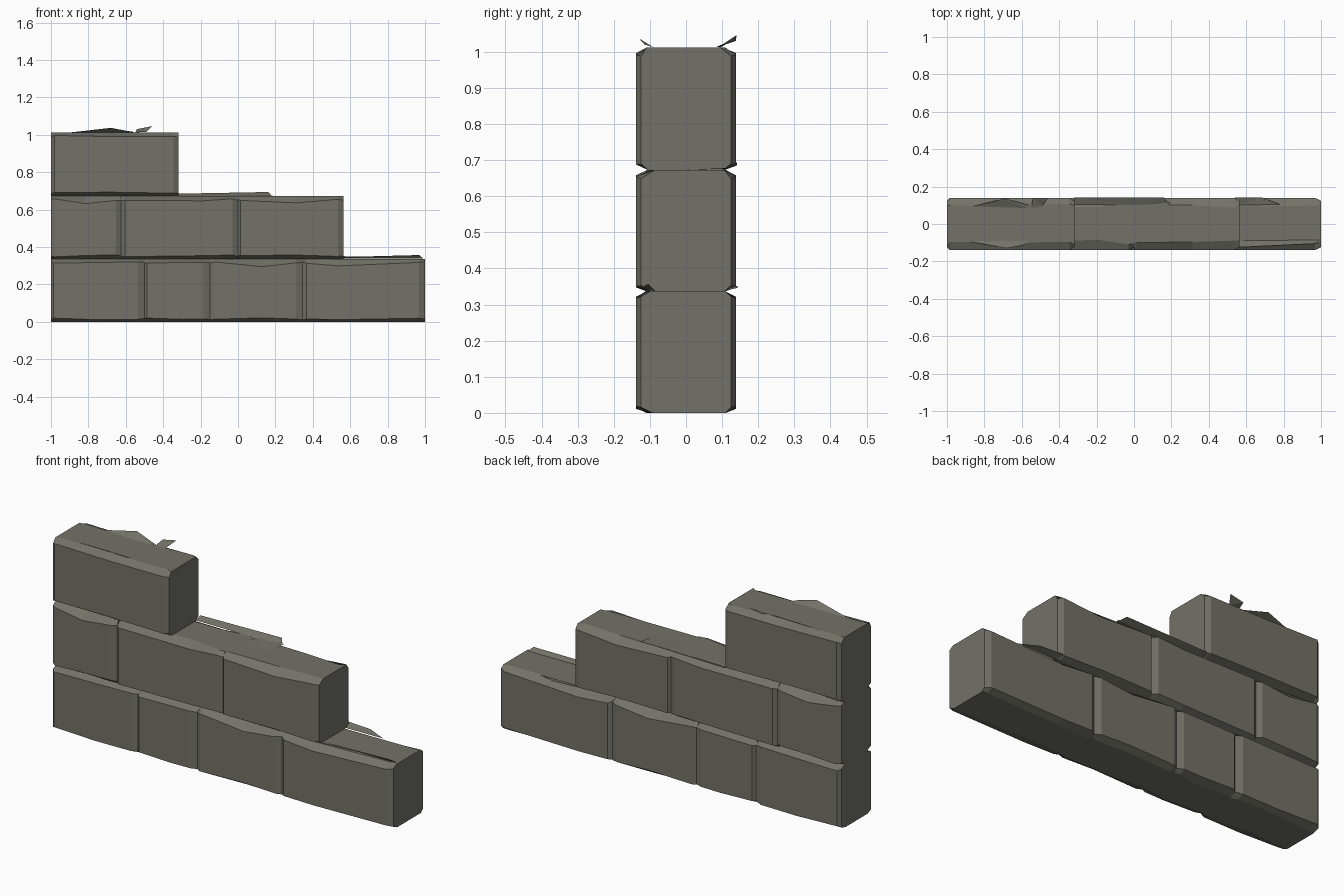
import bpy, bmesh, random

if "Cube" in bpy.data.objects:
    bpy.data.objects.remove(bpy.data.objects["Cube"])

random.seed(4)
stone = bpy.data.materials.new("stone")
stone.diffuse_color = (0.17, 0.17, 0.14, 1)
stone.use_nodes = True
stone.node_tree.nodes["Principled BSDF"].inputs["Base Color"].default_value = stone.diffuse_color


def finish(bm, name):
    mesh = bpy.data.meshes.new(name)
    bm.to_mesh(mesh)
    bm.free()
    mesh.materials.append(stone)
    obj = bpy.data.objects.new(name, mesh)
    bpy.context.collection.objects.link(obj)
    return obj


def brick(name, x0, x1, z0, z1, dip):
    """Worn block: eight-sided section lofted along x; dip = (position, drop) of a chipped top edge."""
    bm = bmesh.new()
    loops = []
    c = 0.018
    mid = x0 + (x1 - x0) * dip[0]
    for x, end in ((x0, 1), (x0 + c, 0), (mid, 0), (x1 - c - 0.012, 0), (x1, 1)):
        r = random.uniform
        half = 0.124 if end else 0.139          # pinched at both ends
        drop = dip[1] if x == mid else r(0.014, 0.024)
        low = r(0.010, 0.022)
        flat = [r(0.086, 0.112) for _ in range(4)]
        pts = [(-flat[0], z0), (flat[1], z0), (half, z0 + low),
               (half, z1 - drop), (flat[2], z1), (-flat[3], z1),
               (-half, z1 - drop), (-half, z0 + low)]
        lean = r(-0.006, 0.006) if 0 < abs(x) < 0.99 and not end else 0
        loops.append([bm.verts.new((x + lean, y, z)) for y, z in pts])
    for a, b in zip(loops, loops[1:]):
        for i in range(8):
            j = (i + 1) % 8
            bm.faces.new((a[i], a[j], b[j], b[i]))
    bm.faces.new(loops[0])
    bm.faces.new(loops[-1][::-1])
    bmesh.ops.recalc_face_normals(bm, faces=bm.faces)
    finish(bm, name)


# Three stepped courses: heights, joint positions, chipped edges
courses = [
    ("lower", 0.0, 0.337, [-1, -0.5, -0.15, 0.345, 1],
     [(0.5, 0.02), (0.6, 0.02), (0.55, 0.042), (0.3, 0.038)]),
    ("middle", 0.337, 0.672, [-1, -0.625, 0.0, 0.563],
     [(0.5, 0.04), (0.7, 0.025), (0.55, 0.036)]),
    ("upper", 0.672, 1.012, [-1, -0.318], [(0.5, 0.022)]),
]
for label, z0, z1, joints, dips in courses:
    for n, (a, b) in enumerate(zip(joints, joints[1:])):
        brick(f"{label}_brick_{n + 1}", a, b, z0, z1, dips[n])


def flake(name, pts):
    """Thin loose chip of stone lifting off an edge."""
    bm = bmesh.new()
    bm.faces.new([bm.verts.new(p) for p in pts])
    bmesh.ops.triangulate(bm, faces=bm.faces)
    finish(bm, name)


# Chips on the exposed ledges
flake("upper_front_flake", [(-0.9, -0.09, 1.012), (-0.68, -0.13, 1.037),
                            (-0.59, -0.115, 1.02), (-0.55, -0.09, 1.012)])
flake("upper_back_flake", [(-0.86, 0.095, 1.012), (-0.57, 0.085, 1.014),
                           (-0.56, 0.1, 1.016), (-0.69, 0.137, 1.035)])
flake("upper_back_chip", [(-0.55, 0.085, 1.012), (-0.54, 0.138, 1.03),
                          (-0.46, 0.14, 1.046), (-0.49, 0.095, 1.016)])
flake("middle_back_flake", [(-0.32, 0.105, 0.672), (0.05, 0.1, 0.674),
                            (0.18, 0.115, 0.68), (0.16, 0.141, 0.694),
                            (-0.32, 0.141, 0.685)])
flake("middle_top_flake", [(0.0, 0.0, 0.673), (0.04, 0.11, 0.676),
                           (0.19, 0.115, 0.678), (0.17, 0.0, 0.673)])
flake("lower_back_flake", [(0.54, 0.1, 0.338), (0.78, 0.105, 0.338),
                           (0.68, 0.143, 0.346), (0.54, 0.143, 0.352)])
flake("lower_front_flake", [(0.55, -0.125, 0.346), (0.97, -0.105, 0.357),
                            (0.99, -0.085, 0.338), (0.55, -0.09, 0.338)])
